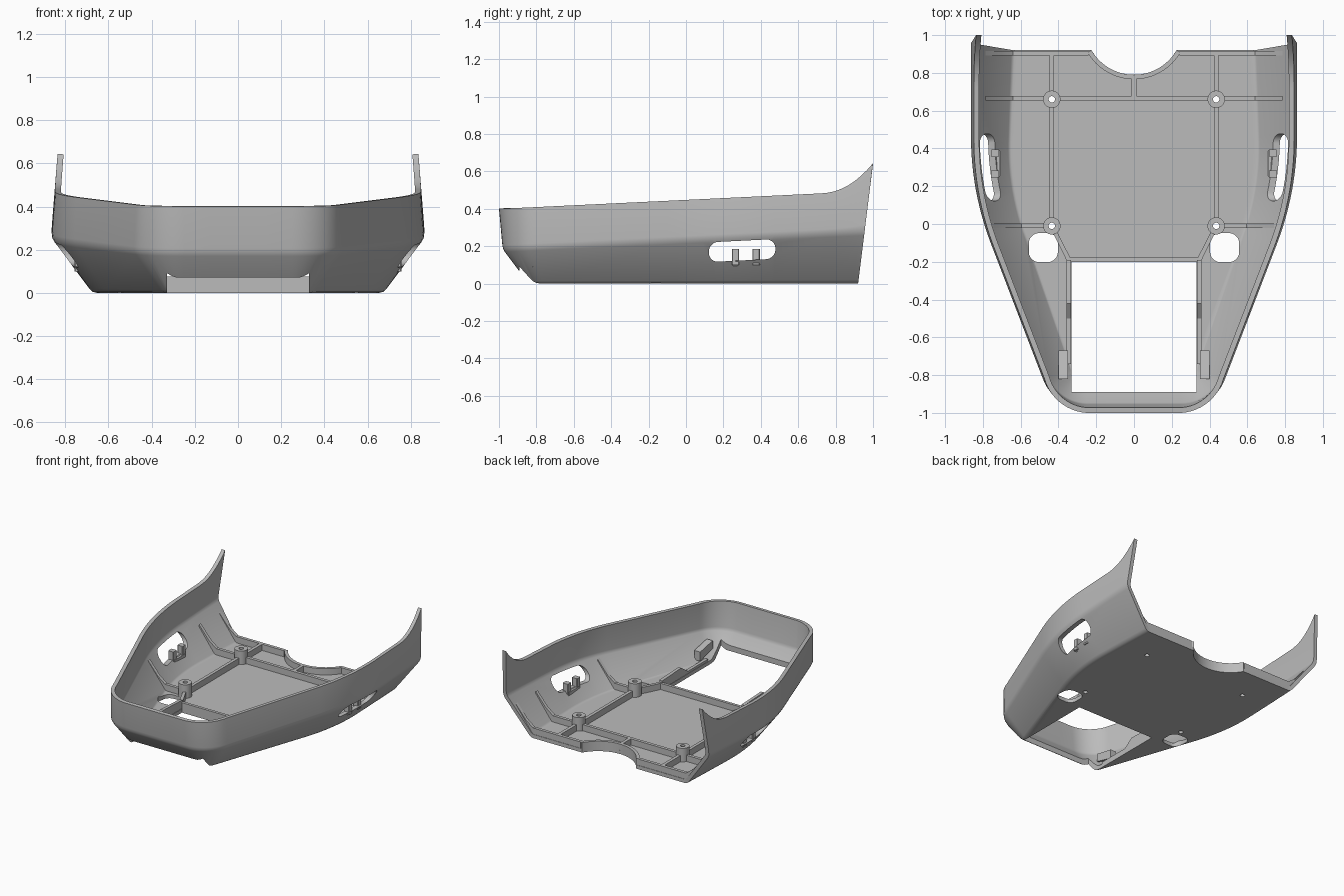
import bpy, bmesh, math
from mathutils import Vector

if "Cube" in bpy.data.objects:
    bpy.data.objects.remove(bpy.data.objects["Cube"], do_unlink=True)

grey = bpy.data.materials.new("light grey plastic")
grey.use_nodes = True
grey.diffuse_color = (0.5, 0.5, 0.5, 1)
grey.node_tree.nodes["Principled BSDF"].inputs["Base Color"].default_value = (0.5, 0.5, 0.5, 1)


def make_object(name, bm):
    mesh = bpy.data.meshes.new(name)
    bm.to_mesh(mesh)
    bm.free()
    mesh.materials.append(grey)
    obj = bpy.data.objects.new(name, mesh)
    bpy.context.collection.objects.link(obj)
    return obj


def activate(obj):
    bpy.ops.object.select_all(action='DESELECT')
    obj.select_set(True)
    bpy.context.view_layer.objects.active = obj


def finish(obj, cutter=None):
    activate(obj)
    if cutter:
        mod = obj.modifiers.new("cut", 'BOOLEAN')
        mod.operation, mod.solver, mod.object = 'DIFFERENCE', 'EXACT', cutter
        bpy.ops.object.modifier_apply(modifier=mod.name)
    bpy.ops.object.shade_smooth_by_angle(angle=math.radians(30))


def prism(bm, outline, axis, low, high):
    """Extrude a 2D outline along x (outline in y, z) or z (outline in x, y)."""
    def place(p, h):
        return (h, p[0], p[1]) if axis == 'x' else (p[0], p[1], h)
    a = [bm.verts.new(place(p, low)) for p in outline]
    b = [bm.verts.new(place(p, high)) for p in outline]
    n = len(a)
    faces = [bm.faces.new(a), bm.faces.new(b[::-1])]
    for i in range(n):
        j = (i + 1) % n
        faces.append(bm.faces.new((a[j], a[i], b[i], b[j])))
    bmesh.ops.recalc_face_normals(bm, faces=faces)


def round_rect(cx, cy, hx, hy, r, tilt=0.0, steps=8):
    pts = []
    for k, (sx, sy) in enumerate(((1, 1), (-1, 1), (-1, -1), (1, -1))):
        for i in range(steps):
            a = math.pi / 2 * (k + (i + 0.5) / steps)
            x = sx * (hx - r) + r * math.cos(a)
            y = sy * (hy - r) + r * math.sin(a)
            pts.append((cx + x, cy + y + tilt * x))
    return pts


# Half of the widest outline: position and outward normal of each column
def half_outline():
    cols = [((x, -0.98), (0, -1)) for x in (0.0, 0.13)]
    lean = math.radians(21)
    for i in range(13):
        a = -math.pi / 2 + (math.pi / 2 - lean) * i / 12
        n = (math.cos(a), math.sin(a))
        cols.append(((0.25 + 0.25 * n[0], -0.73 + 0.25 * n[1]), n))
    for i in range(13):
        a = -lean * (1 - i / 12)
        n = (math.cos(a), math.sin(a))
        cols.append(((0.865 + 1.6 * (n[0] - 1), 0.47 + 1.6 * n[1]), n))
    cols += [((0.865, 0.72 + 0.235 * i / 9), (1, 0)) for i in range(10)]
    return cols


# Wall profile of one column, from floor to rim
def column(p, n):
    p, n = Vector(p), Vector(n)
    zc = 0.185 + 0.049 * (p.y + 0.98)
    t = max(0.0, (p.y - 0.72) / 0.235)

    def at(out, z, back):
        q = p + n * out
        y = 0.72 + back * t if t > 0 else q.y
        return Vector((q.x, y, z))
    rim_z = 0.4 + 0.048 * (p.y + 1 + 0.045 * t) + 0.148 * t ** 2.2
    rim_out = -0.08 * (rim_z - zc) * n.x + 0.02 * max(0, -n.y)
    inner = at(-0.75 * zc - 0.04, 0, 0.2)
    foot = at(-0.75 * zc, 0, 0.2)
    crease = at(0, zc, 0.235)
    rim = at(rim_out, rim_z, 0.28)
    row = [inner]
    for a, c, b, ra, rb in ((inner, foot, crease, .5, .07), (foot, crease, rim, .08, .1)):
        s, e = c.lerp(a, ra), c.lerp(b, rb)
        row += [s, s.lerp(c, .5).lerp(c.lerp(e, .5), .5), e]
    return row + [rim]


# Shell: lofted wall, flat floor, then thickness
half = [column(*c) for c in half_outline()]
mirrored = [[Vector((-v.x, v.y, v.z)) for v in row] for row in half[:0:-1]]
bm = bmesh.new()
grid = [[bm.verts.new(v) for v in row] for row in mirrored + half]
for a, b in zip(grid, grid[1:]):
    for i in range(len(a) - 1):
        bm.faces.new((a[i], b[i], b[i + 1], a[i + 1]))
floor = bm.faces.new([row[0] for row in grid])
bmesh.ops.recalc_face_normals(bm, faces=bm.faces)
floor.normal_update()
if floor.normal.z > 0:
    bmesh.ops.reverse_faces(bm, faces=bm.faces)
shell = make_object("shell", bm)
activate(shell)
solid = shell.modifiers.new("thickness", 'SOLIDIFY')
solid.thickness, solid.offset, solid.use_even_offset = 0.028, -1, True
bpy.ops.object.modifier_apply(modifier=solid.name)

# Cutter: front opening, rear scoop, side slots, floor holes, screw holes
bm = bmesh.new()
prism(bm, [(-1.1, -.1), (-.2, -.1), (-.2, .3), (-.89, .3), (-.89, .07), (-1.1, .07)], 'x', -.33, .33)
prism(bm, round_rect(0, 1.05, .26, .26, .26, steps=16), 'z', -.1, .4)
BOSSES = [(s * 0.435, y) for s in (-1, 1) for y in (-0.01, 0.66)]
for s in (-1, 1):
    prism(bm, round_rect(.3, .177, .178, .053, .05, tilt=.05), 'x', s * .62, s * .95)
    prism(bm, round_rect(s * .48, -.125, .077, .077, .055), 'z', -.1, .06)
for x, y in BOSSES:
    prism(bm, round_rect(x, y, .017, .017, .017, steps=4), 'z', -.1, .4)
cutter = make_object("cutter", bm)
cutter.hide_render = True
finish(shell, cutter)


# Rib swept along (x, y, bottom, top) points
def rib(name, pts, width=0.024):
    bm = bmesh.new()
    rings = []
    for i, (x, y, zb, zt) in enumerate(pts):
        a, b = pts[max(i - 1, 0)], pts[min(i + 1, len(pts) - 1)]
        d = Vector((b[0] - a[0], b[1] - a[1])).normalized() * width / 2
        rings.append([bm.verts.new((x + k * d.y, y - k * d.x, z))
                      for k, z in ((1, zb), (-1, zb), (-1, zt), (1, zt))])
    for r, q in zip(rings, rings[1:]):
        for i in range(4):
            j = (i + 1) % 4
            bm.faces.new((r[i], r[j], q[j], q[i]))
    bm.faces.new(rings[0])
    bm.faces.new(rings[-1])
    bmesh.ops.recalc_face_normals(bm, faces=bm.faces)
    finish(make_object(name, bm), cutter)


LOW, TOP = 0.01, 0.075
for s, side in ((-1, "right"), (1, "left")):
    rib(side + "_long_rib", [(s * .435, .91, LOW, TOP), (s * .435, -.01, LOW, TOP),
                             (s * .345, -.19, LOW, TOP)])
    # Cross ribs climb the sloping side wall
    for label, y, foot, start in (("rear", .905, .66, .24), ("middle", .665, .66, 0), ("front", -.01, .615, .435)):
        rib(f"{side}_{label}_cross_rib", [
            (s * start, y, LOW, TOP), (s * (foot - .02), y, LOW, TOP),
            (s * (foot + .04), y, .065, .12), (s * (foot + .125), y, .175, .22)])
    # Walls and tabs beside the front opening
    rib(side + "_opening_wall", [(s * .345, -.19, LOW, .09), (s * .345, -.42, LOW, .1),
                                 (s * .345, -.5, LOW, .045), (s * .345, -.74, .02, .045)])
    rib(side + "_opening_tab", [(s * .375, -.67, .05, .12), (s * .375, -.82, .09, .15)], 0.05)
    # Clip posts in the side slot
    bm = bmesh.new()
    for y in (.265, .375):
        prism(bm, round_rect(s * .735, y, .022, .02, .006, steps=2), 'z', .1, .185)
    prism(bm, round_rect(s * .725, .32, .015, .07, .006, steps=2), 'z', .095, .12)
    finish(make_object(side + "_slot_clip", bm))

rib("opening_rear_rib", [(-.35, -.19, LOW, TOP), (.35, -.19, LOW, TOP)])
rib("centre_rib", [(0, .665, LOW, TOP), (0, .785, LOW, TOP)])
arc = [math.radians(210 + 120 * i / 24) for i in range(25)]
rib("scoop_rib", [(.272 * math.cos(a), 1.05 + .272 * math.sin(a), LOW, TOP) for a in arc])

# Screw bosses
for i, (x, y) in enumerate(BOSSES):
    bm = bmesh.new()
    prism(bm, round_rect(x, y, .046, .046, .046, steps=6), 'z', LOW, .13)
    finish(make_object(f"screw_boss_{i + 1}", bm), cutter)

bpy.data.objects.remove(cutter, do_unlink=True)
